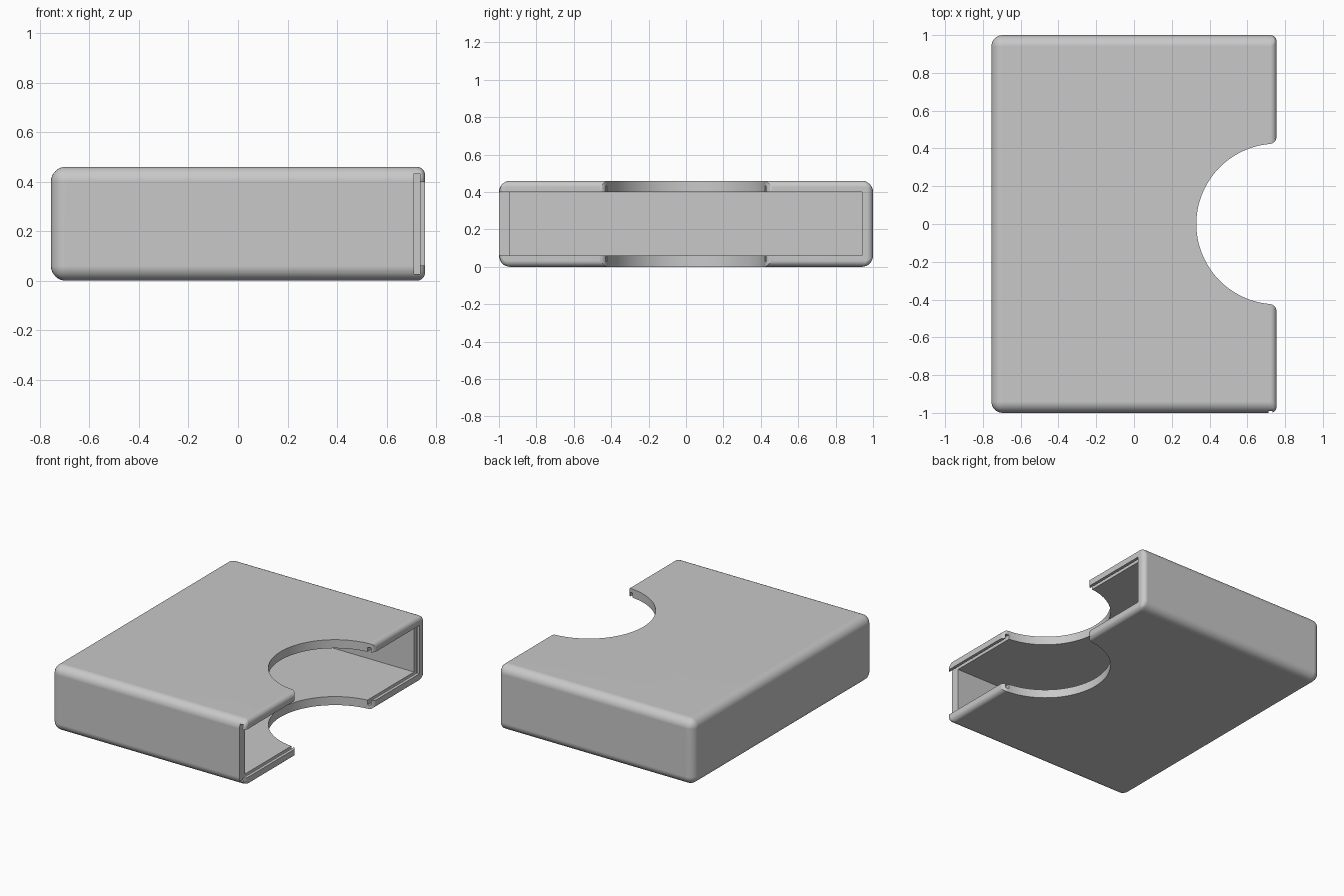
import bpy, bmesh, math

if "Cube" in bpy.data.objects:
    bpy.data.objects.remove(bpy.data.objects["Cube"])

X, H = 0.755, 0.46      # half depth and height of the case
WALL = 0.06

grey = bpy.data.materials.new("light grey")
grey.diffuse_color = (0.58, 0.58, 0.58, 1)
grey.use_nodes = True
grey.node_tree.nodes["Principled BSDF"].inputs["Base Color"].default_value = grey.diffuse_color


def prism(name, outline, z0, z1):
    """Extrude an xy outline between two heights."""
    bm = bmesh.new()
    face = bm.faces.new([bm.verts.new((x, y, z0)) for x, y in outline])
    top = bmesh.ops.extrude_face_region(bm, geom=[face])["geom"]
    for v in top:
        if isinstance(v, bmesh.types.BMVert):
            v.co.z = z1
    bmesh.ops.recalc_face_normals(bm, faces=bm.faces[:])
    mesh = bpy.data.meshes.new(name)
    bm.to_mesh(mesh)
    bm.free()
    ob = bpy.data.objects.new(name, mesh)
    bpy.context.collection.objects.link(ob)
    return ob


def box(name, x0, x1, y0, y1, z0, z1):
    return prism(name, [(x0, y0), (x1, y0), (x1, y1), (x0, y1)], z0, z1)


# Outer shell: wide rounding, smaller around the open side
case = box("sliding_lid_case", -X, X, -1, 1, 0, H)
case.data.materials.append(grey)
weights = case.data.attributes.new("bevel_weight_edge", "FLOAT", "EDGE")
for e in case.data.edges:
    at_front = all(case.data.vertices[i].co.x > 0 for i in e.vertices)
    weights.data[e.index].value = 0.55 if at_front else 1.0
bev = case.modifiers.new("rounding", "BEVEL")
bev.limit_method = 'WEIGHT'
bev.width = 0.06
bev.segments = 8

# Thumb cutout: an arc flaring out through small fillets
R, r = 0.425, 0.04
yc = math.sqrt((R + r) ** 2 - r ** 2)
a0 = math.atan2(yc, -r)
half = [(X + R * math.cos(a), R * math.sin(a))
        for a in (math.pi + (a0 - math.pi) * i / 32 for i in range(33))]
b0 = a0 - math.pi
half += [(X - r + r * math.cos(b), yc + r * math.sin(b))
         for b in (b0 * (1 - i / 8) for i in range(1, 9))]
half.append((X + 0.2, yc))
outline = half + [(x, -y) for x, y in reversed(half[1:])]

cutters = [
    # Main cavity
    box("cavity_cutter", -X + WALL, X + 0.1, -0.94, 0.94, WALL, H - WALL),
    # Lid entry through the front wall
    box("entry_cutter", 0.72, X + 0.11, -1.1, 0.935, WALL + 0.001, H - WALL - 0.001),
    # Lid groove
    box("groove_cutter", 0.711, 0.734, -1.12, 0.968, 0.028, H - 0.028),
    prism("thumb_cutter", outline, -0.1, H + 0.1),
]
for c in cutters:
    c.hide_render = True
    mod = case.modifiers.new(c.name, "BOOLEAN")
    mod.operation = 'DIFFERENCE'
    mod.solver = 'EXACT'
    mod.object = c

# Bake the cuts and drop the helpers
bpy.context.view_layer.update()
dg = bpy.context.evaluated_depsgraph_get()
baked = bpy.data.meshes.new_from_object(case.evaluated_get(dg))
case.modifiers.clear()
case.data = baked
for c in cutters:
    bpy.data.objects.remove(c)
baked.materials.clear()
baked.materials.append(grey)
for p in baked.polygons:
    p.material_index = 0

# Smooth roundings, crisp cut edges
bpy.ops.object.select_all(action='DESELECT')
case.select_set(True)
bpy.context.view_layer.objects.active = case
bpy.ops.object.shade_smooth_by_angle(angle=math.radians(30))
wn = case.modifiers.new("flat_faces", "WEIGHTED_NORMAL")
wn.keep_sharp = True
